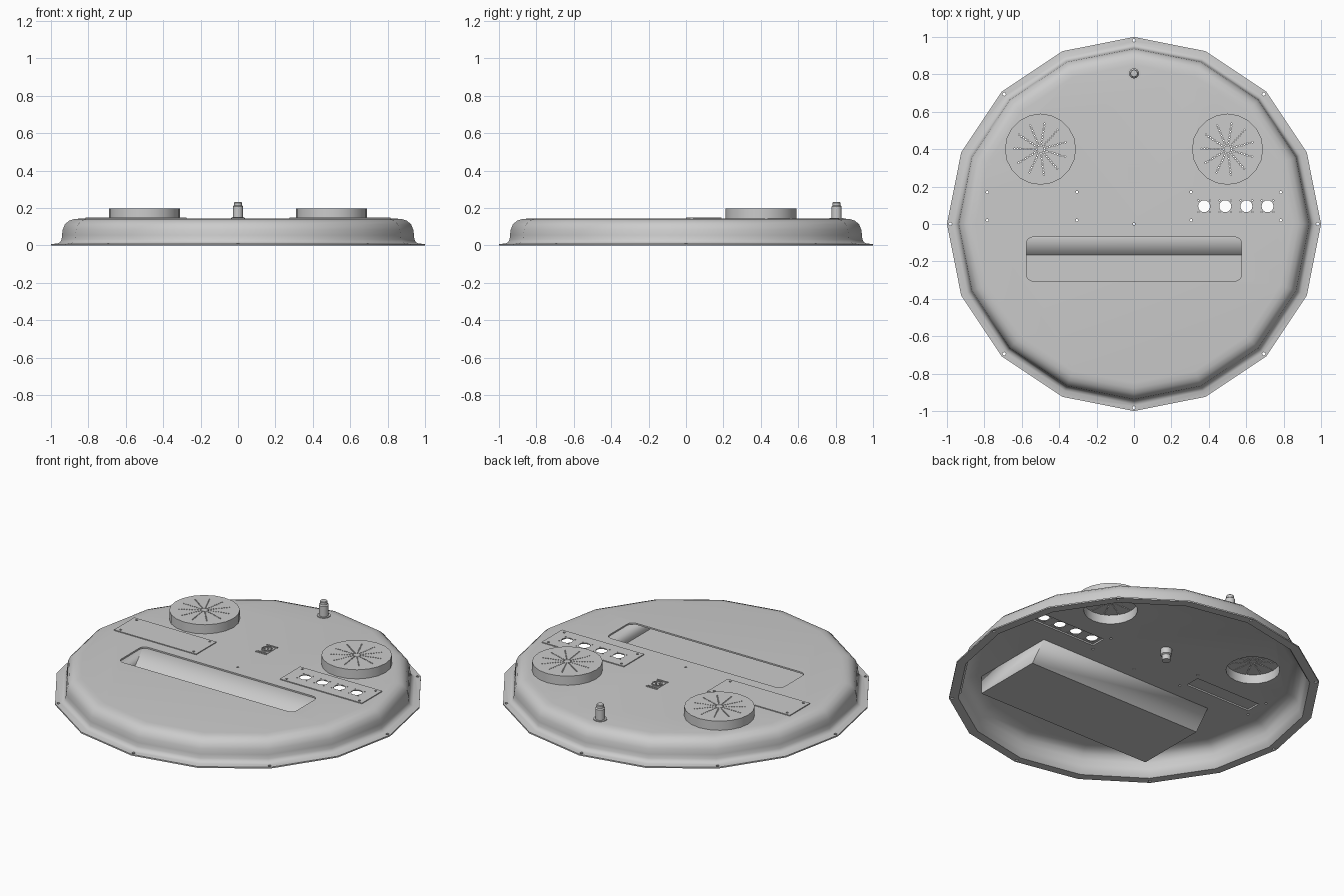
import bpy, bmesh
from math import sin, cos, pi, radians
from mathutils import Matrix

if "Cube" in bpy.data.objects:
    bpy.data.objects.remove(bpy.data.objects["Cube"])

TOP, UNDER = 0.143, 0.134


def finish(bm, name, smooth=True):
    bmesh.ops.recalc_face_normals(bm, faces=bm.faces)
    me = bpy.data.meshes.new(name)
    bm.to_mesh(me)
    bm.free()
    ob = bpy.data.objects.new(name, me)
    bpy.context.collection.objects.link(ob)
    if smooth:
        shade(ob)
    return ob


def activate(ob):
    bpy.ops.object.select_all(action='DESELECT')
    ob.select_set(True)
    bpy.context.view_layer.objects.active = ob


def shade(ob):
    activate(ob)
    bpy.ops.object.shade_smooth_by_angle(angle=radians(32))


def lathe(bm, profile, n, x=0, y=0):
    """Revolve (r, z) points around z and cap both ends."""
    rings = [[bm.verts.new((x + r * cos(2 * pi * i / n), y + r * sin(2 * pi * i / n), z))
              for i in range(n)] for r, z in profile]
    for a, b in zip(rings, rings[1:]):
        for i in range(n):
            j = (i + 1) % n
            bm.faces.new((a[i], a[j], b[j], b[i]))
    bm.faces.new(rings[0])
    bm.faces.new(rings[-1])


def peg(bm, x, y, r, z0, z1, n=8):
    lathe(bm, [(r, z0), (r, z1)], n, x, y)


def box(bm, x0, x1, y0, y1, z0, z1):
    m = Matrix.Translation(((x0 + x1) / 2, (y0 + y1) / 2, (z0 + z1) / 2)) @ \
        Matrix.Diagonal((abs(x1 - x0), y1 - y0, z1 - z0, 1))
    bmesh.ops.create_cube(bm, size=1, matrix=m)


def rounded_slot(bm, x0, x1, y0, y1, r, z0, z1):
    pts = []
    for k, (cx, cy) in enumerate([(x1 - r, y1 - r), (x0 + r, y1 - r), (x0 + r, y0 + r), (x1 - r, y0 + r)]):
        for s in range(5):
            a = (k + s / 4) * pi / 2
            pts.append((cx + r * cos(a), cy + r * sin(a)))
    lo = [bm.verts.new((*p, z0)) for p in pts]
    hi = [bm.verts.new((*p, z1)) for p in pts]
    bm.faces.new(lo)
    bm.faces.new(hi)
    for i in range(len(pts)):
        j = (i + 1) % len(pts)
        bm.faces.new((lo[i], lo[j], hi[j], hi[i]))


def cut(ob, bm):
    cutter = finish(bm, ob.name + "_cutter", False)
    cutter.hide_render = True
    mod = ob.modifiers.new("cut", 'BOOLEAN')
    mod.operation, mod.solver, mod.object = 'DIFFERENCE', 'EXACT', cutter
    activate(ob)
    bpy.ops.object.modifier_apply(modifier=mod.name)
    bpy.data.objects.remove(cutter)
    shade(ob)


SCREWS = [(x, y) for x in (0.305, 0.785) for y in (0.02, 0.17)]
SOCKETS = [0.375, 0.488, 0.601, 0.714]

# hollow sixteen-sided pan with rolled shoulder and bolt flange
bm = bmesh.new()
lathe(bm, [(0.85, UNDER), (0.885, 0.127), (0.912, 0.11), (0.927, 0.08), (0.931, 0.045),
           (0.936, 0.02), (0.95, 0.0), (1.0, 0.0), (1.0, 0.008), (0.965, 0.010),
           (0.951, 0.018), (0.943, 0.032), (0.941, 0.055), (0.937, 0.085), (0.926, 0.112),
           (0.905, 0.131), (0.88, 0.140), (0.85, TOP)], 16)
pan = finish(bm, "pan_shell", False)
bm = bmesh.new()
rounded_slot(bm, -0.575, 0.575, -0.305, -0.07, 0.035, 0.09, 0.2)
for s in (-1, 1):
    peg(bm, s * 0.5, 0.4, 0.145, 0.1, 0.2, 20)
    box(bm, s * 0.33, s * 0.76, 0.05, 0.14, 0.1, 0.2)
    for x, y in SCREWS:
        peg(bm, s * x, y, 0.007, 0.1, 0.2)
for i in range(8):
    a = i * pi / 4
    peg(bm, 0.982 * cos(a), 0.982 * sin(a), 0.009, -0.05, 0.05)
peg(bm, 0, 0, 0.007, 0.1, 0.2)
cut(pan, bm)

# sloped tray under the slot, running forward beneath the top
bm = bmesh.new()
sides = [[bm.verts.new((x, y, z)) for y, z in
          [(-0.07, UNDER), (-0.165, 0.03), (-0.59, 0.03), (-0.59, UNDER)]] for x in (-0.575, 0.575)]
for s in sides:
    bm.faces.new(s)
for i in range(3):
    bm.faces.new((sides[0][i], sides[0][i + 1], sides[1][i + 1], sides[1][i]))
tray = finish(bm, "slot_tray")
mod = tray.modifiers.new("thickness", 'SOLIDIFY')
mod.thickness, mod.offset = 0.005, 0

# drum covers with radial sound holes
for side, s in (("left", -1), ("right", 1)):
    bm = bmesh.new()
    lathe(bm, [(0.145, 0.188), (0.145, TOP), (0.19, TOP), (0.19, 0.197)], 20, s * 0.5, 0.4)
    cover = finish(bm, side + "_speaker_cover", False)
    bm = bmesh.new()
    for i in range(11):
        a = radians(81) + i * 2 * pi / 11
        for k in range(9):
            r = 0.022 + k * 0.0145
            peg(bm, s * 0.5 + r * cos(a), 0.4 + r * sin(a), 0.0042, 0.17, 0.22, 6)
    cut(cover, bm)

    # thin screw-down panels, the right one with four sockets
    bm = bmesh.new()
    box(bm, s * 0.275, s * 0.815, 0.0, 0.19, TOP, 0.148)
    panel = finish(bm, side + "_panel", False)
    bm = bmesh.new()
    for x, y in SCREWS:
        peg(bm, s * x, y, 0.007, 0.1, 0.2)
    if s > 0:
        for x in SOCKETS:
            peg(bm, x, 0.095, 0.032, 0.1, 0.2, 16)
            for dx in (-0.031, 0.031):
                for dy in (-0.031, 0.031):
                    peg(bm, x + dx, 0.095 + dy, 0.004, 0.1, 0.2, 6)
    cut(panel, bm)

# antenna post with washer
bm = bmesh.new()
lathe(bm, [(0.037, TOP), (0.037, 0.147), (0.027, 0.147), (0.027, 0.208),
           (0.021, 0.214), (0.021, 0.228), (0.018, 0.232)], 16, 0, 0.805)
finish(bm, "antenna_post")

# small centre connector: mounting plate, ring, three pins, two latch bars, body below
bm = bmesh.new()
box(bm, -0.032, 0.032, 0.232, 0.308, TOP, 0.146)
for y in (0.22, 0.32):
    box(bm, -0.035, 0.035, y - 0.004, y + 0.004, TOP, 0.148)
lathe(bm, [(0.024, 0.147), (0.024, 0.152), (0.03, 0.152), (0.03, 0.145)], 16, 0, 0.27)
for i in range(3):
    a = pi / 2 + i * 2 * pi / 3
    peg(bm, 0.012 * cos(a), 0.27 + 0.012 * sin(a), 0.005, 0.146, 0.152)
lathe(bm, [(0.024, 0.065), (0.024, 0.095), (0.031, 0.1), (0.031, UNDER)], 16, 0, 0.27)
finish(bm, "centre_connector")
